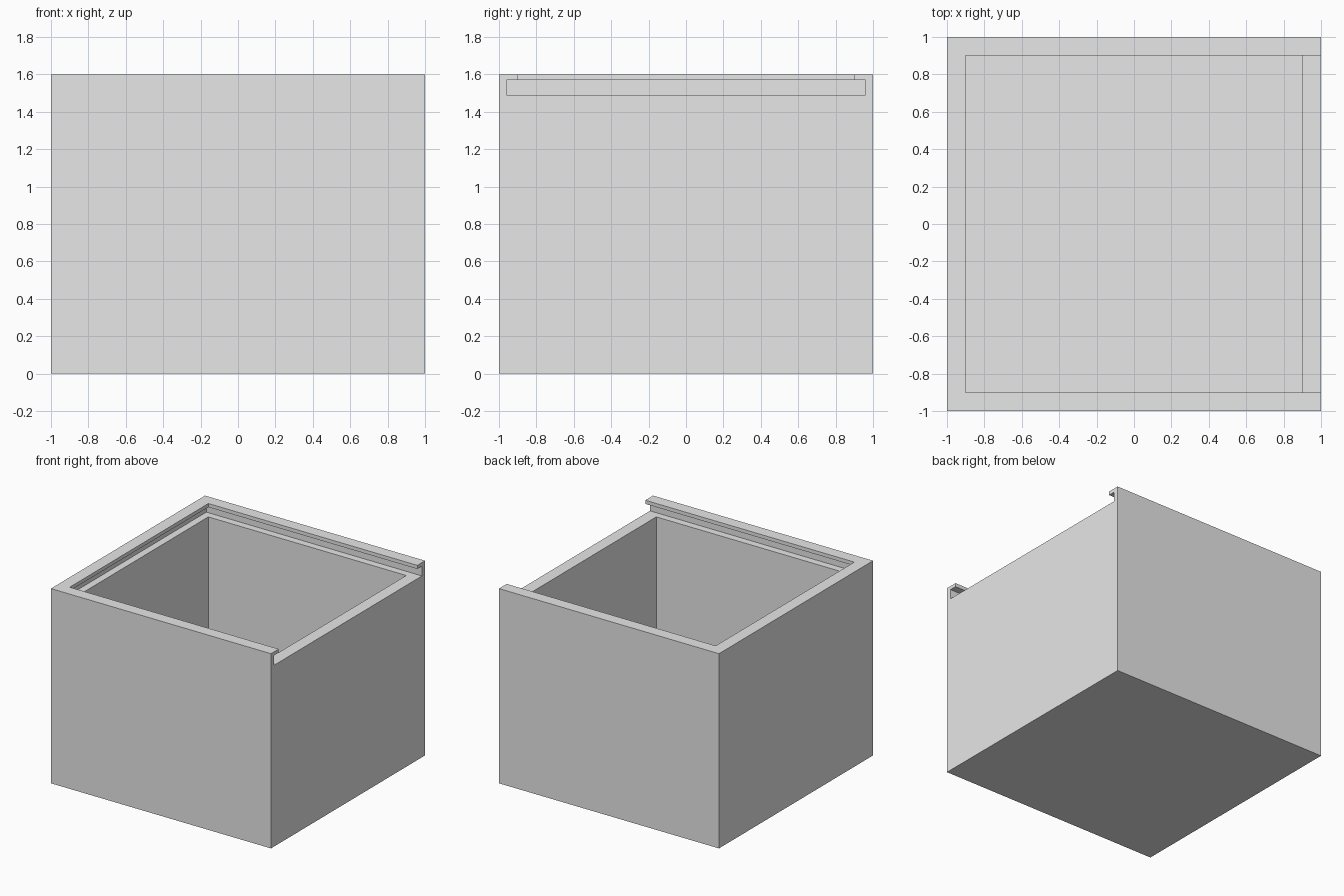
import bpy

# Remove the default cube
if "Cube" in bpy.data.objects:
    bpy.data.objects.remove(bpy.data.objects["Cube"], do_unlink=True)

HEIGHT = 1.6
OUTER = 1.0       # half width of the box
INNER = 0.9       # half width of the cavity and of the lid opening
GROOVE = 0.96     # half width of the lid groove
FLOOR = 0.1
GROOVE_LOW, GROOVE_HIGH = 1.49, 1.57
BEYOND = 0.2      # overshoot of cutters past the box


def block(name, x, y, z):
    """Box spanning the given (low, high) ranges."""
    spans = (x, y, z)
    bpy.ops.mesh.primitive_cube_add(size=1, location=[(a + b) / 2 for a, b in spans])
    obj = bpy.context.object
    obj.name = obj.data.name = name
    obj.scale = [b - a for a, b in spans]
    bpy.ops.object.transform_apply(location=True, rotation=True, scale=True)
    return obj


def carve(target, cutter):
    """Cut one block out of the target, then discard the cutter."""
    cutter.hide_render = True
    mod = target.modifiers.new(cutter.name, "BOOLEAN")
    mod.operation = "DIFFERENCE"
    mod.solver = "EXACT"
    mod.object = cutter
    bpy.context.view_layer.objects.active = target
    bpy.ops.object.modifier_apply(modifier=mod.name)
    bpy.data.objects.remove(cutter, do_unlink=True)


# Solid body
body = block("sliding_lid_box", (-OUTER, OUTER), (-OUTER, OUTER), (0, HEIGHT))

# Storage cavity
carve(body, block("cavity_cutter", (-INNER, INNER), (-INNER, INNER),
                  (FLOOR, HEIGHT + BEYOND)))

# Groove for the lid, open on the left end
carve(body, block("groove_cutter", (-GROOVE, OUTER + BEYOND), (-GROOVE, GROOVE),
                  (GROOVE_LOW, GROOVE_HIGH)))

# Opening between the overhanging lips
carve(body, block("lip_cutter", (-INNER, OUTER + BEYOND), (-INNER, INNER),
                  ((GROOVE_LOW + GROOVE_HIGH) / 2, HEIGHT + BEYOND)))

# Plain grey material
grey = bpy.data.materials.new("light_grey")
grey.use_nodes = True
colour = (0.8, 0.8, 0.8, 1)
grey.diffuse_color = colour
grey.node_tree.nodes["Principled BSDF"].inputs["Base Color"].default_value = colour
body.data.materials.clear()
body.data.materials.append(grey)
